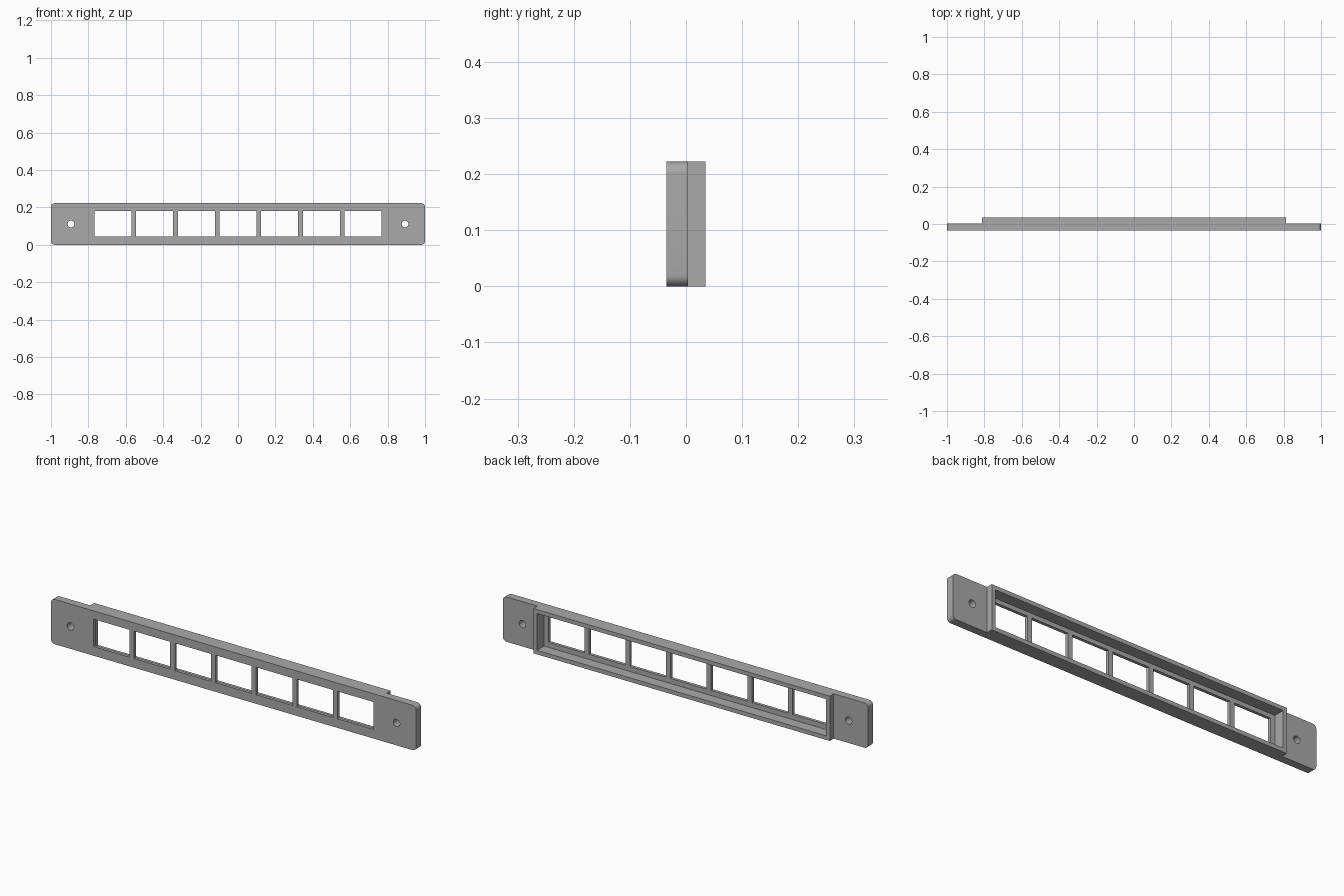
import bpy
import bmesh
from math import radians

if "Cube" in bpy.data.objects:
    bpy.data.objects.remove(bpy.data.objects["Cube"], do_unlink=True)

HEIGHT = 0.222
FRONT, STEP, BACK = -0.035, 0.004, 0.035
FLOOR = -0.02       # back surface of the thin window face
WALL = 0.02
OVER = 0.02         # how far cutters reach past the surface

grey = bpy.data.materials.new("matte grey")
grey.use_nodes = True
grey.diffuse_color = (0.4, 0.4, 0.4, 1)
grey.node_tree.nodes["Principled BSDF"].inputs["Base Color"].default_value = grey.diffuse_color


def box(name, x, y, z, radius=0):
    """Box from (min, max) ranges, with its corners seen from the front rounded."""
    bm = bmesh.new()
    bmesh.ops.create_cube(bm, size=1)
    for v in bm.verts:
        for i, (low, high) in enumerate((x, y, z)):
            v.co[i] = high if v.co[i] > 0 else low
    if radius:
        edges = [e for e in bm.edges if abs(e.verts[0].co.y - e.verts[1].co.y) > 0.01]
        bmesh.ops.bevel(bm, geom=edges, offset=radius, segments=8, profile=0.5, affect='EDGES')
    mesh = bpy.data.meshes.new(name)
    bm.to_mesh(mesh)
    bm.free()
    mesh.materials.append(grey)
    obj = bpy.data.objects.new(name, mesh)
    bpy.context.collection.objects.link(obj)
    return obj


def combine(target, tool, operation):
    """Apply a boolean and discard the tool object."""
    mod = target.modifiers.new(operation, 'BOOLEAN')
    mod.operation = operation
    mod.solver = 'EXACT'
    mod.object = tool
    bpy.context.view_layer.objects.active = target
    bpy.ops.object.modifier_apply(modifier=mod.name)
    bpy.data.objects.remove(tool, do_unlink=True)


# Rounded mounting plate with the square-cornered housing behind it
panel = box("mounting_panel", (-1, 1), (FRONT, STEP), (0, HEIGHT), radius=0.02)
rim = box("rear_rim", (-0.812, 0.812), (-0.01, BACK), (0, HEIGHT))
combine(panel, rim, 'UNION')

# Hollow the housing from behind
cavity = box("cavity_cutter", (-0.812 + WALL, 0.812 - WALL), (FLOOR, BACK + OVER),
             (WALL, HEIGHT - WALL))
combine(panel, cavity, 'DIFFERENCE')

# Row of seven windows
for i in range(7):
    x = (i - 3) * 0.2228
    window = box("window_cutter", (x - 0.099, x + 0.099), (FRONT - OVER, 0), (0.045, 0.181))
    combine(panel, window, 'DIFFERENCE')

# Screw hole at each end
for x in (-0.893, 0.893):
    bpy.ops.mesh.primitive_cylinder_add(vertices=32, radius=0.018, depth=0.2,
                                        location=(x, 0, HEIGHT / 2),
                                        rotation=(radians(90), 0, 0))
    combine(panel, bpy.context.object, 'DIFFERENCE')

# Smooth the rounded corners and holes, keep the rest crisp
bpy.ops.object.select_all(action='DESELECT')
panel.select_set(True)
bpy.context.view_layer.objects.active = panel
bpy.ops.object.shade_smooth_by_angle(angle=radians(30))
